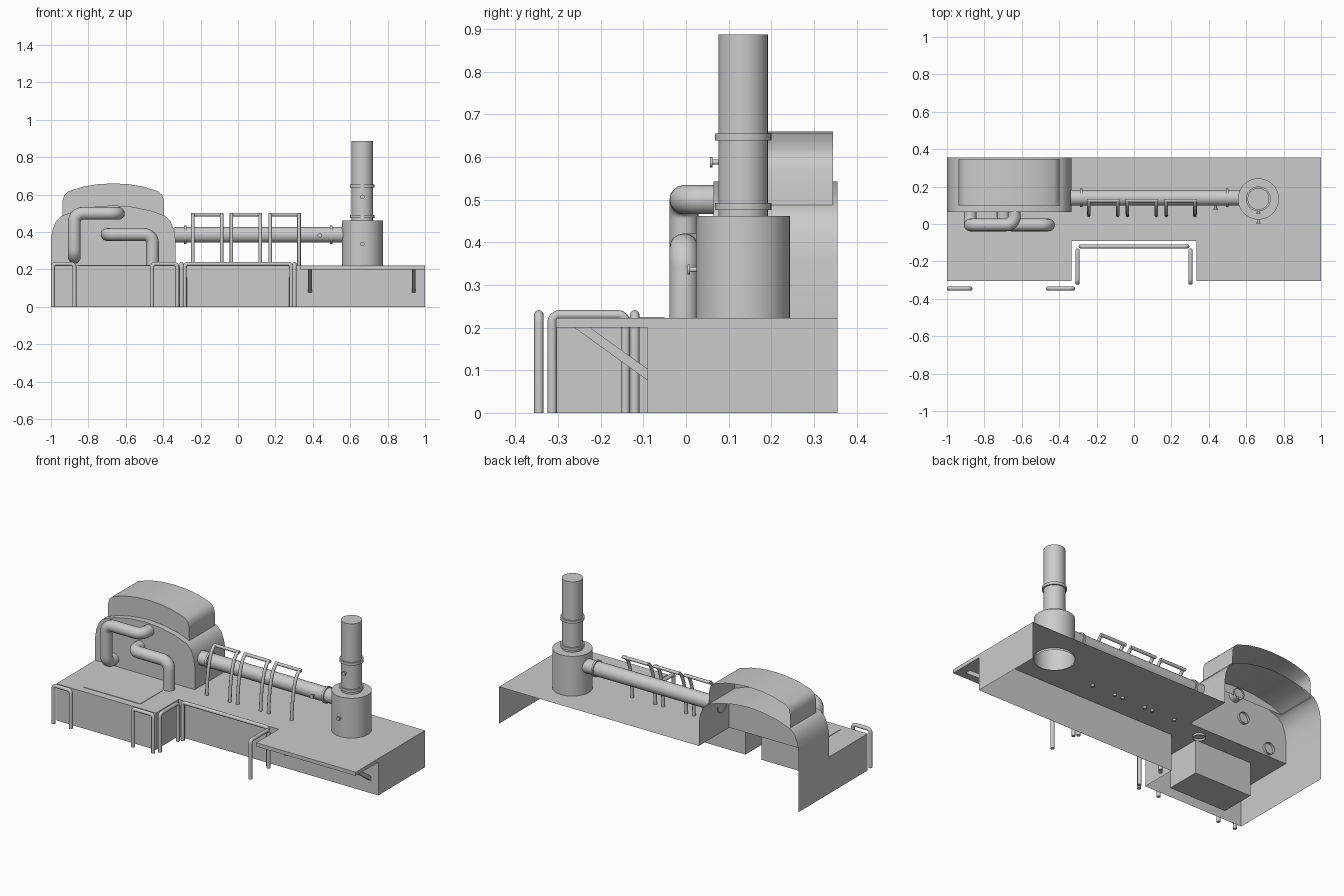
import bpy, bmesh
from math import sin, cos, pi, radians
from mathutils import Vector

if "Cube" in bpy.data.objects:
    bpy.data.objects.remove(bpy.data.objects["Cube"])

DECK = 0.222
CX = -0.667            # housing centre
TX, TY = 0.665, 0.134  # tower centre


def finish(bm, name, smooth=True, weld=True):
    if weld:
        bmesh.ops.remove_doubles(bm, verts=bm.verts, dist=1e-4)
    bmesh.ops.recalc_face_normals(bm, faces=bm.faces)
    me = bpy.data.meshes.new(name)
    bm.to_mesh(me)
    bm.free()
    if smooth:
        me.shade_smooth()
        me.set_sharp_from_angle(angle=radians(35))
    ob = bpy.data.objects.new(name, me)
    bpy.context.collection.objects.link(ob)
    return ob


def box(name, x, y, z):
    bm = bmesh.new()
    bmesh.ops.create_cube(bm, size=1)
    for v in bm.verts:
        v.co = [a[0] + (c + 0.5) * (a[1] - a[0]) for a, c in zip((x, y, z), v.co)]
    return finish(bm, name, False)


def lathe(name, profile, loc, axis='Z', n=40):
    """Revolve (radius, height) points about an axis through loc."""
    bm = bmesh.new()
    rings = []
    for r, h in profile:
        ring = []
        for i in range(n):
            a, b = r * cos(2 * pi * i / n), r * sin(2 * pi * i / n)
            p = {'Z': (a, b, h), 'X': (h, a, b), 'Y': (a, h, b)}[axis]
            ring.append(bm.verts.new(Vector(p) + Vector(loc)))
        rings.append(ring)
    for q, r in zip(rings, rings[1:]):
        for i in range(n):
            j = (i + 1) % n
            bm.faces.new((q[i], q[j], r[j], r[i]))
    return finish(bm, name)


def tube(name, pts, radius, bend=0, caps=True, res=4):
    """Round tube along a path whose right-angle corners are rounded."""
    pts = [Vector(p) for p in pts]
    path = [pts[0]]
    for a, p, b in zip(pts, pts[1:], pts[2:]):
        if not bend:
            path.append(p)
            continue
        u, w = (a - p).normalized(), (b - p).normalized()
        c = p + bend * (u + w)
        path += [c - bend * (cos(t * pi / 16) * w + sin(t * pi / 16) * u) for t in range(9)]
    path.append(pts[-1])
    cu = bpy.data.curves.new(name, 'CURVE')
    cu.dimensions = '3D'
    cu.bevel_depth, cu.bevel_resolution, cu.use_fill_caps = radius, res, caps
    sp = cu.splines.new('POLY')
    sp.points.add(len(path) - 1)
    for q, p in zip(sp.points, path):
        q.co = (*p, 1)
    sp.use_smooth = True
    ob = bpy.data.objects.new(name, cu)
    bpy.context.collection.objects.link(ob)
    return ob


def shell(name, half, y0, y1, left_foot=None):
    """Arched hood with a front cap, open at the back and below."""
    prof = [(CX - x, z) for x, z in half] + [(CX + x, z) for x, z in reversed(half[:-1])]
    bm = bmesh.new()
    f = [bm.verts.new((x, y0, z)) for x, z in prof]
    b = [bm.verts.new((x, y1, z)) for x, z in prof]
    for i in range(len(f) - 1):
        bm.faces.new((f[i], f[i + 1], b[i + 1], b[i]))
    bm.faces.new(f)
    if left_foot is not None:  # outer wall continues to the ground
        g = [bm.verts.new((prof[0][0], y, left_foot)) for y in (y0, y1)]
        bm.faces.new((f[0], b[0], g[1], g[0]))
    return finish(bm, name)


# Base: deck sheet with a round tower opening, plus skirt walls, open behind
bm = bmesh.new()
outline = [(1, .355), (1, -.09), (-.335, -.09), (-.335, -.305), (-1, -.305),
           (-1, .065), (-.335, .065), (-.335, .355)]
edges = []
hole = [(TX + .11 * cos(2 * pi * i / 40), TY + .11 * sin(2 * pi * i / 40)) for i in range(40)]
loops = []
for loop in (outline, hole):
    vs = [bm.verts.new((x, y, DECK)) for x, y in loop]
    edges += [bm.edges.new((vs[i], vs[(i + 1) % len(vs)])) for i in range(len(vs))]
    loops.append(vs)
bmesh.ops.triangle_fill(bm, use_beauty=True, use_dissolve=False, edges=edges)
top = loops[0][:6]
low = [bm.verts.new((v.co.x, v.co.y, 0)) for v in top]
for i in range(5):
    bm.faces.new((top[i], top[i + 1], low[i + 1], low[i]))
finish(bm, "base_deck", False)

# Tank set in the left deck
box("deck_tank", (-.85, -.47), (-.26, -.05), (.02, .225))

# Side platform and its diagonal braces
box("side_platform", (.335, 1), (-.305, -.09), (.2, DECK))
for i, x in enumerate((.385, .94)):
    bm = bmesh.new()
    vs = [bm.verts.new((x - .01, y, z)) for y, z in
          ((-.262, .2), (-.225, .2), (-.09, .103), (-.09, .076))]
    face = bm.faces.new(vs)
    ext = bmesh.ops.extrude_face_region(bm, geom=[face])
    bmesh.ops.translate(bm, vec=(.02, 0, 0),
                        verts=[g for g in ext['geom'] if isinstance(g, bmesh.types.BMVert)])
    if not face.is_valid or len(bm.faces) < 6:
        bm.faces.new(vs)
    finish(bm, f"platform_brace_{i}", False)

# Arched housing and upper hood
shell("housing", [(.333, DECK), (.333, .36), (.325, .41), (.308, .455), (.28, .485),
                  (.2, .515), (.1, .535), (0, .543)], .065, .355, 0)
shell("upper_hood", [(.272, .483), (.27, .57), (.262, .597), (.24, .618), (.16, .643),
                     (.08, .656), (0, .66)], .1, .345)

# Bent pipes on the housing front
tube("upper_bent_pipe", [(-.875, .08, .265), (-.875, -.005, .265), (-.875, -.005, .5),
                         (-.64, -.005, .5), (-.64, .11, .5)], .034, .045, False, 6)
tube("lower_bent_pipe", [(-.7, .08, .387), (-.7, -.005, .387), (-.457, -.005, .387),
                         (-.457, -.005, .21)], .034, .045, False, 6)

# Long duct with flanges
lathe("duct", [(.042, -.34), (.042, .57)], (0, .14, .385), 'X', 32)
for i, x in enumerate((-.282, .498)):
    lathe(f"duct_flange_{i}", [(.042, -.006), (.049, -.006), (.049, .006), (.042, .006)],
          (x, .14, .385), 'X', 32)

# Tower, chimney and rings
lathe("tower", [(.11, .21), (.11, .462), (.0001, .462)], (TX, TY, 0))
lathe("chimney", [(.058, .46), (.058, .887), (.0001, .887)], (TX, TY, 0))
for i, z in enumerate((.484, .647)):
    lathe(f"chimney_ring_{i}", [(.057, z - .008), (.066, z - .008), (.066, z + .008), (.057, z + .008)],
          (TX, TY, 0))

# Small valves: stem and hand wheel
for i, (x, y, z) in enumerate(((TX, .027, .336), (TX, .08, .588), (.437, .1, .382))):
    lathe(f"valve_{i}", [(.006, .004), (.006, -.018), (.012, -.018), (.012, -.024), (.0001, -.024)],
          (x, y, z), 'Y', 16)

# Three curved guard arches over the duct
for i, x in enumerate((-.164, .042, .249)):
    arc = [(.125 - .078 * cos(t * pi / 16), .21 + .283 * sin(t * pi / 16)) for t in range(9)]
    for s in (-1, 1):
        tube(f"guard_leg_{i}_{s}", [(x + s * .077, y, z) for y, z in arc], .0095)
    tube(f"guard_bar_{i}", [(x - .0865, .125, .493), (x + .0865, .125, .493)], .0095)

# Handrails: inverted U tubes standing on the ground
rails = [((-.99, -.345), (-.875, -.345)), ((-.46, -.345), (-.325, -.345)),
         ((-.302, -.314), (-.302, -.142)), ((-.285, -.12), (.285, -.12)),
         ((.302, -.314), (.302, -.142))]
for i, (a, b) in enumerate(rails):
    tube(f"handrail_{i}", [(*a, 0), (*a, .23), (*b, .23), (*b, 0)], .011, .018)
